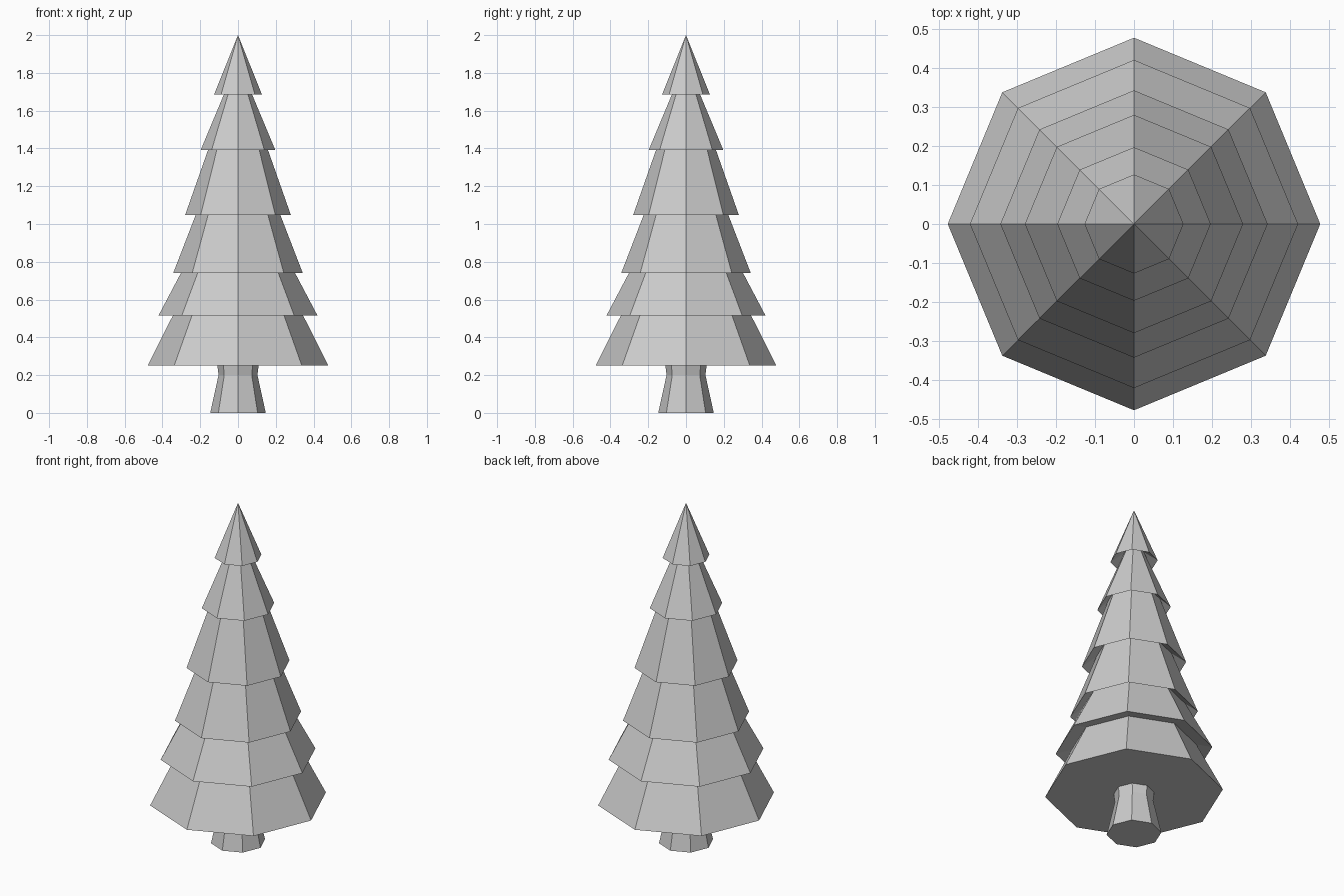
import bpy, bmesh
from math import sin, cos, tau

if "Cube" in bpy.data.objects:
    bpy.data.objects.remove(bpy.data.objects["Cube"])

SIDES = 8


def lathe(name, profile):
    """Spin an (r, z) profile into a flat-faced octagonal solid; r = 0 makes a tip."""
    bm = bmesh.new()
    rings = []
    for r, z in profile:
        if r == 0:
            rings.append([bm.verts.new((0, 0, z))] * SIDES)
        else:
            rings.append([bm.verts.new((r * cos(tau * i / SIDES), r * sin(tau * i / SIDES), z))
                          for i in range(SIDES)])
    for a, b in zip(rings, rings[1:]):
        for i in range(SIDES):
            j = (i + 1) % SIDES
            if b[i] is b[j]:
                bm.faces.new((a[i], a[j], b[i]))
            else:
                bm.faces.new((a[i], a[j], b[j], b[i]))
    # Close flat ends
    for ring in (rings[0], rings[-1]):
        if ring[0] is not ring[1]:
            bm.faces.new(ring)
    bmesh.ops.recalc_face_normals(bm, faces=bm.faces)
    mesh = bpy.data.meshes.new(name)
    bm.to_mesh(mesh)
    bm.free()
    obj = bpy.data.objects.new(name, mesh)
    bpy.context.collection.objects.link(obj)
    return obj


# Trunk: flared foot, narrow waist
lathe("trunk", [(0.147, 0), (0.103, 0.2), (0.109, 0.25)])

# Foliage: each tier rises to a fold tucked under the next tier's rim
lathe("foliage", [
    (0.478, 0.25), (0.335, 0.535),
    (0.421, 0.515), (0.276, 0.79),
    (0.343, 0.74), (0.202, 1.105),
    (0.28, 1.047), (0.14, 1.445),
    (0.197, 1.393), (0.052, 1.74),
    (0.127, 1.685), (0, 2.0),
])
